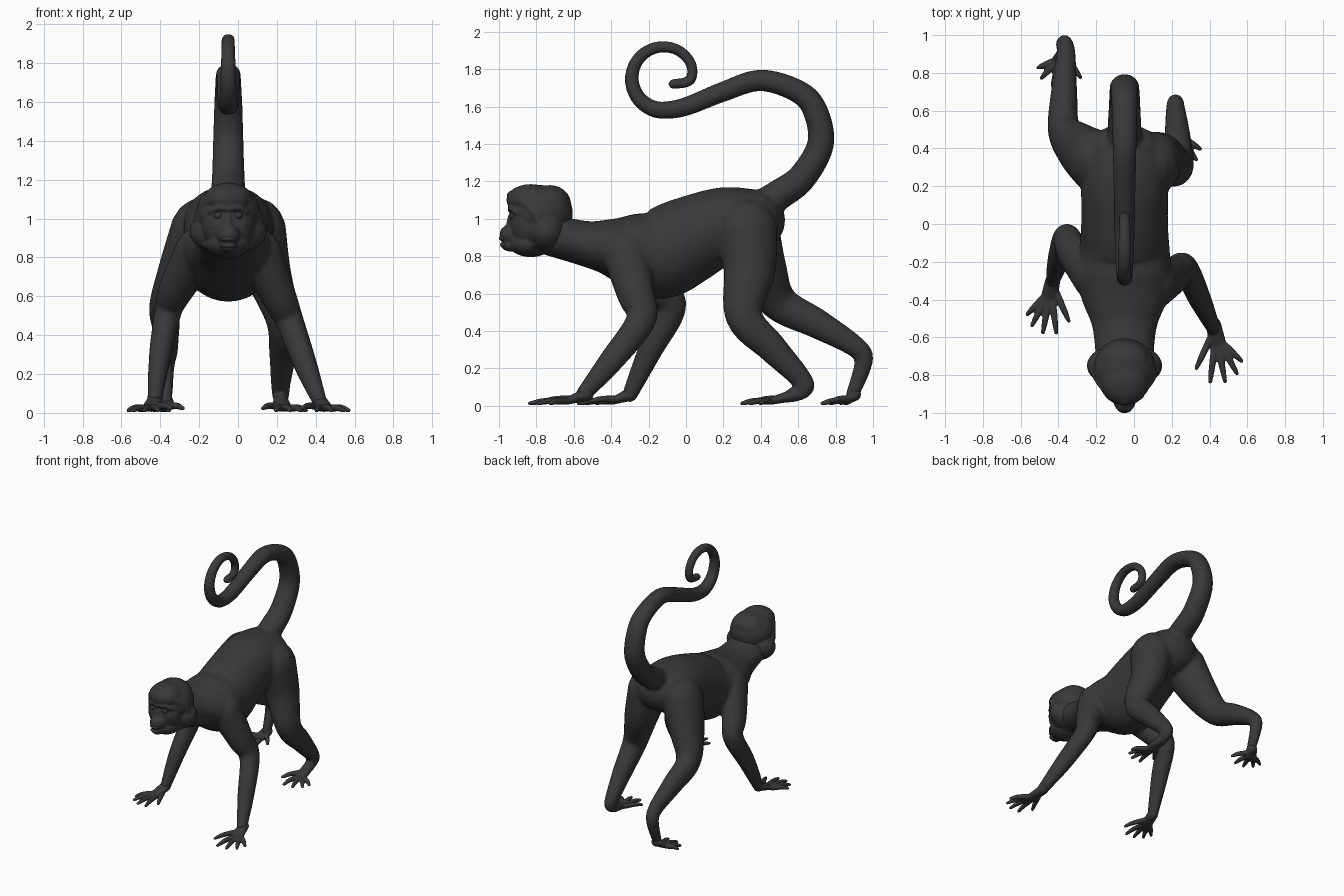
import bpy
import bmesh
import math
from mathutils import Vector, Matrix

if "Cube" in bpy.data.objects:
    bpy.data.objects.remove(bpy.data.objects["Cube"], do_unlink=True)

MIDDLE = -.05  # the body's centre line
SIDES = 32


def make_material(name, grey):
    material = bpy.data.materials.new(name)
    material.use_nodes = True
    colour = (grey, grey, grey, 1)
    material.diffuse_color = colour
    shader = material.node_tree.nodes["Principled BSDF"]
    shader.inputs["Base Color"].default_value = colour
    return material


fur = make_material("charcoal fur", .04)


def smooth_path(points, steps=6):
    """Curve through points of any dimension."""
    points = [Vector(point) for point in points]
    path = []
    last = len(points) - 1
    for i in range(last):
        before, start = points[max(i - 1, 0)], points[i]
        end, after = points[i + 1], points[min(i + 2, last)]
        leave, arrive = (end - before) / 2, (after - start) / 2
        for step in range(steps):
            t = step / steps
            ease = t * t * (3 - 2 * t)
            path.append(start.lerp(end, ease) + leave * (t * (1 - t) ** 2)
                        - arrive * (t * t * (1 - t)))
    return path + [points[last]]


def tube(bm, points, heights, widths):
    """Round-ended tube with an oval section."""
    path = smooth_path([(*point, height, width)
                        for point, height, width in zip(points, heights, widths)])
    centres = [Vector(p[:3]) for p in path]
    last = len(path) - 1
    rings = []
    for i, centre in enumerate(centres):
        along = (centres[min(i + 1, last)] - centres[max(i - 1, 0)]).normalized()
        across = (Vector((1, 0, 0)) - along * along.x).normalized()
        rings.append((centre, along, across, path[i][3], path[i][4]))

    def cap(ring, direction):
        centre, along, across, height, width = ring
        return [(centre + along * direction * height * math.sin(angle), along, across,
                 height * math.cos(angle), width * math.cos(angle))
                for angle in (.4, .8, 1.2, 1.5)]

    rings = cap(rings[0], -1)[::-1] + rings + cap(rings[-1], 1)
    loops = []
    for centre, along, across, height, width in rings:
        up = along.cross(across)
        angles = [math.tau * k / SIDES for k in range(SIDES)]
        loops.append([bm.verts.new(centre + across * width * math.cos(angle)
                                   + up * height * math.sin(angle)) for angle in angles])
    for near, far in zip(loops, loops[1:]):
        for k in range(SIDES):
            bm.faces.new((near[k - 1], near[k], far[k], far[k - 1]))
    bm.faces.new(loops[0][::-1])
    bm.faces.new(loops[-1])


def limb(bm, points, radii, widen=1.0):
    tube(bm, points, radii, [radius * widen for radius in radii])


def ellipsoid(bm, centre, size):
    matrix = Matrix.Translation(centre) @ Matrix.Diagonal((*size, 1))
    bmesh.ops.create_uvsphere(bm, u_segments=32, v_segments=20, radius=1, matrix=matrix)


def finish(name, bm, voxel=0, smoothing=0):
    bmesh.ops.recalc_face_normals(bm, faces=bm.faces)
    mesh = bpy.data.meshes.new(name)
    bm.to_mesh(mesh)
    bm.free()
    mesh.materials.append(fur)
    mesh.shade_smooth()
    part = bpy.data.objects.new(name, mesh)
    bpy.context.collection.objects.link(part)
    if voxel:
        remesh = part.modifiers.new("Blend", "REMESH")
        remesh.mode = "VOXEL"
        remesh.voxel_size = voxel
        remesh.use_smooth_shade = True
        soften = part.modifiers.new("Soften", "SMOOTH")
        soften.factor = .5
        soften.iterations = smoothing


# Torso and neck, from head to rump: y, z, half height, half width
body = bmesh.new()
torso = [(-.75, .92, .11, .15), (-.55, .87, .12, .17), (-.42, .85, .15, .22),
         (-.3, .83, .2, .25), (-.15, .81, .24, .24), (0, .88, .235, .23),
         (.2, .97, .2, .23), (.36, .99, .17, .22)]
tube(body, [(MIDDLE, y, z) for y, z, height, width in torso],
     [section[2] for section in torso], [section[3] for section in torso])

# Arms: shoulder, upper arm, elbow, forearm, wrist
arm_radii = (.13, .1, .08, .066, .042)
limb(body, [(.11, -.32, .82), (.21, -.27, .6), (.27, -.24, .46), (.35, -.4, .24), (.42, -.55, .06)],
     arm_radii, widen=.9)
limb(body, [(-.21, -.28, .83), (-.32, -.15, .64), (-.36, -.08, .52), (-.4, -.19, .3), (-.43, -.3, .06)],
     arm_radii, widen=.88)

# Legs: hip, thigh, knee, shin, ankle, heel, instep
leg_radii = (.17, .14, .1, .08, .058, .05, .036)
limb(body, [(.1, .32, .94), (.15, .34, .73), (.23, .31, .48), (.23, .46, .31),
            (.22, .61, .15), (.22, .63, .09), (.22, .55, .05)], leg_radii, widen=.87)
limb(body, [(-.2, .33, .94), (-.29, .4, .73), (-.37, .5, .55), (-.37, .7, .44),
            (-.36, .9, .32), (-.37, .95, .24), (-.37, .89, .06)], leg_radii, widen=.87)

# Tail: a rising sweep, then a tightening curl
tail = [(.38, 1.05), (.5, 1.13), (.62, 1.22), (.72, 1.4), (.69, 1.58), (.6, 1.68),
        (.4, 1.74), (.2, 1.68), (0, 1.6)]
for step in range(13):
    turn = step / 12
    angle = math.radians(-90 - 300 * turn)
    radius = .17 - .11 * turn ** 15
    tail.append((radius * math.cos(angle) - .12, radius * math.sin(angle) + 1.75))
taper = [.028 + .06 * (1 - i / len(tail)) ** 2.2 for i in range(len(tail))]
limb(body, [(MIDDLE, y, z) for y, z in tail], taper, widen=1.1)
finish("body", body, voxel=.0105, smoothing=10)


def paw(name, wrist, knuckle, reach, spread, side):
    """Flat palm with a fan of five digits, the thumb on the inside."""
    bm = bmesh.new()
    wrist, knuckle = Vector(wrist), Vector(knuckle)
    tube(bm, [wrist, wrist.lerp(knuckle, .5), knuckle], (.036, .027, .02), (.04, .043, .045))
    for i in range(5):
        angle = math.radians(spread * (i - 1.4)) * side
        length = reach * (1 - .06 * (i - 1.5) ** 2)
        heading = Vector((math.sin(angle), -math.cos(angle), 0)) * length
        root = knuckle.lerp(wrist, .3) if i == 0 else knuckle.copy()
        root.x += side * .017 * (i - 2)
        drop = Vector((0, 0, -.012))
        limb(bm, [root, root + heading * .6, root + heading + drop], (.019, .017, .011))
    finish(name, bm, voxel=.006, smoothing=4)


# Hands and feet
paw("left_hand", (.42, -.53, .06), (.445, -.64, .025), .2, 18, 1)
paw("right_hand", (-.43, -.3, .06), (-.45, -.395, .025), .185, 17, -1)
paw("left_foot", (.22, .59, .06), (.235, .45, .025), .155, 22, 1)
paw("right_foot", (-.37, .9, .06), (-.395, .86, .025), .135, 26, -1)

# Head: each mass is y, z and size
head = bmesh.new()
masses = {
    "skull": (-.77, 1.03, (.165, .165, .15)),
    "crown": (-.83, 1.1, (.125, .13, .085)),
    "nape": (-.73, 1.08, (.135, .115, .1)),
    "cheek ruff": (-.75, .935, (.2, .12, .125)),
    "face": (-.84, .97, (.135, .105, .145)),
    "jaw": (-.83, .87, (.115, .12, .075)),
    "muzzle": (-.935, .915, (.06, .062, .055)),
    "chin": (-.94, .86, (.045, .05, .035)),
    "nose bridge": (-.925, .97, (.024, .035, .07)),
}
for y, z, size in masses.values():
    ellipsoid(head, (MIDDLE, y, z), size)

# Rim of hair round the face, brows, cheekbones and nostrils
for side in (-1, 1):
    rim = []
    for step in range(9):
        angle = step * .3
        rim.append((MIDDLE + side * .155 * math.sin(angle), .1 * math.sin(angle) ** 2 - .935 + .01 * step,
                    .975 + .15 * math.cos(angle)))
    limb(head, rim, [.024] * len(rim))
    brow = [(0, -.937, 1.05), (.05, -.933, 1.057), (.09, -.905, 1.035)]
    limb(head, [(MIDDLE + side * x, y, z) for x, y, z in brow], [.017] * len(brow))
    ellipsoid(head, (MIDDLE + side * .065, -.895, .965), (.04, .035, .032))
    ellipsoid(head, (MIDDLE + side * .022, -.975, .94), (.016, .016, .013))
finish("head", head, voxel=.007, smoothing=4)

# Lips
for name, y, z in (("upper_lip", -.974, .896), ("lower_lip", -.968, .862)):
    lip = bmesh.new()
    ellipsoid(lip, (MIDDLE, y, z), (.04, .027, .017))
    finish(name, lip)

# Eyes
for name, side in (("left_eye", 1), ("right_eye", -1)):
    eye = bmesh.new()
    ellipsoid(eye, (MIDDLE + side * .052, -.921, 1.015), (.022, .022, .019))
    finish(name, eye)
